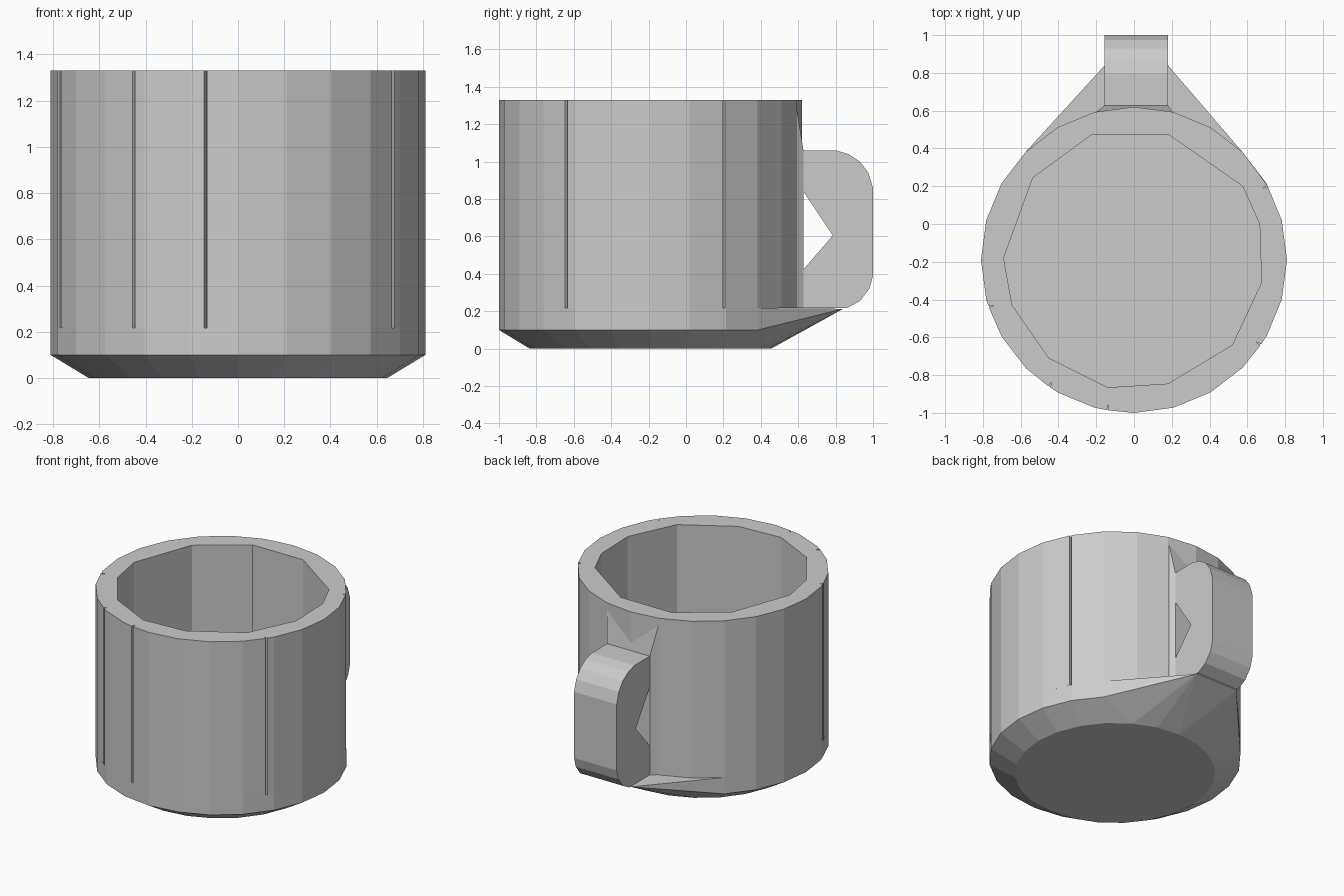
import bpy, bmesh
from math import sin, cos, radians, atan2, degrees
from mathutils import Vector

cube = bpy.data.objects.get("Cube")
if cube:
    bpy.data.objects.remove(cube, do_unlink=True)

CY, R = -0.19, 0.81            # cup axis and outer radius
SEAM, TOP = 0.217, 1.33        # base/wall joint and rim heights
LEFT, RIGHT = 0.18, -0.155     # handle sides

gray = bpy.data.materials.new("plain gray")
gray.use_nodes = True
gray.diffuse_color = (0.6, 0.6, 0.6, 1)
gray.node_tree.nodes["Principled BSDF"].inputs["Base Color"].default_value = (0.6, 0.6, 0.6, 1)


def finish(name, bm):
    bmesh.ops.recalc_face_normals(bm, faces=bm.faces)
    mesh = bpy.data.meshes.new(name)
    bm.to_mesh(mesh)
    bm.free()
    mesh.materials.append(gray)
    obj = bpy.data.objects.new(name, mesh)
    bpy.context.collection.objects.link(obj)
    return obj


def polar(angle, radius):
    a = radians(angle)
    return radius * cos(a), CY + radius * sin(a)


def ring(radius, z, steps=24):
    return [(*polar(i * 360 / steps, radius), z) for i in range(steps)]


def hull(name, points):
    bm = bmesh.new()
    for p in points:
        bm.verts.new(p)
    res = bmesh.ops.convex_hull(bm, input=bm.verts)
    spare = {g for g in res["geom_interior"] + res["geom_unused"]
             if isinstance(g, bmesh.types.BMVert)}
    bmesh.ops.delete(bm, geom=list(spare), context="VERTS")
    bmesh.ops.dissolve_limit(bm, angle_limit=radians(1), verts=bm.verts, edges=bm.edges)
    return finish(name, bm)


def extrude_loops(name, loops, offset):
    """Fill an outline, with optional holes, and extrude it."""
    bm = bmesh.new()
    edges = []
    for loop in loops:
        vs = [bm.verts.new(p) for p in loop]
        edges += [bm.edges.new((a, b)) for a, b in zip(vs, vs[1:] + vs[:1])]
    bmesh.ops.triangle_fill(bm, use_beauty=True, edges=edges)
    ext = bmesh.ops.extrude_face_region(bm, geom=bm.faces[:], use_keep_orig=True)
    moved = [g for g in ext["geom"] if isinstance(g, bmesh.types.BMVert)]
    bmesh.ops.translate(bm, vec=Vector(offset), verts=moved)
    bmesh.ops.dissolve_limit(bm, angle_limit=radians(1), verts=bm.verts, edges=bm.edges)
    return finish(name, bm)


# Base: chamfered foot stretched back under the handle
foot = ring(0.645, 0)
belt = [p for p in ring(R, 0.1) if p[1] <= 0.42]
heel = [(x, 0.84, SEAM - 0.004) for x in (LEFT, RIGHT)]
hull("base", foot + belt + ring(R, SEAM) + heel)

# Wall: round outside with narrow vertical grooves, uneven faceted inside
grooves = [degrees(atan2(y - CY, x)) % 360 for x, y in
           ((0.67, -0.64), (0.70, 0.2), (-0.14, -0.98), (-0.45, -0.86), (-0.77, -0.44))]
outline = [(i * 15, R) for i in range(24)
           if all(abs(i * 15 - g) > 1 for g in grooves)]
for g in grooves:
    outline += [(g - 0.5, R - 0.002), (g, R - 0.03), (g + 0.5, R - 0.002)]
outer = [(*polar(a, r), TOP) for a, r in sorted(outline)]
inner = [(x, y, TOP) for x, y in (
    (0.18, 0.475), (-0.22, 0.475), (-0.535, 0.245), (-0.69, -0.18), (-0.645, -0.43),
    (-0.45, -0.71), (-0.14, -0.865), (0.18, -0.845), (0.52, -0.64), (0.675, -0.31),
    (0.665, 0.0), (0.575, 0.2))]
extrude_loops("cup_wall", [outer, inner], (0, 0, SEAM - TOP))

# Handle: rounded grip with a triangular opening
grip = [(0.56, 1.06), (0.8, 1.06), (0.87, 1.04), (0.93, 1.0), (0.975, 0.94), (1.0, 0.86),
        (1.0, 0.39), (0.98, 0.32), (0.93, 0.255), (0.86, SEAM), (0.56, SEAM),
        (0.56, 0.42), (0.625, 0.42), (0.785, 0.605), (0.625, 0.845), (0.56, 0.845)]
extrude_loops("handle", [[(RIGHT, y, z) for y, z in grip]], (LEFT - RIGHT, 0, 0))

# Mount: thin wedge joining the handle to the wall
hull("handle_mount",
     [(x, y, z) for x in (-0.21, 0.21) for y, z in ((0.585, TOP), (0.585, SEAM), (0.53, SEAM))]
     + [(x, 0.628, z) for x in (LEFT, RIGHT) for z in (1.06, SEAM)])
